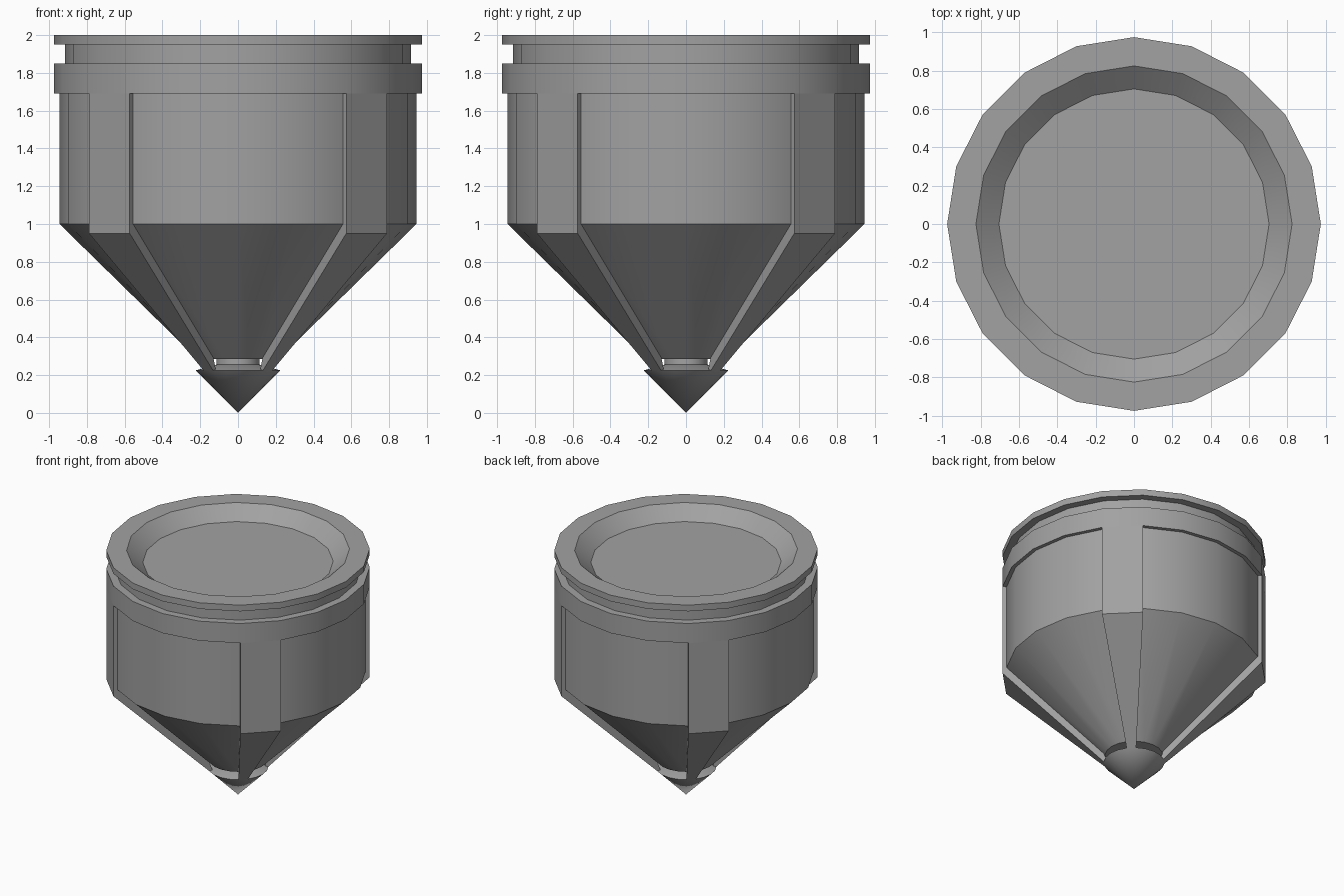
import bpy
import bmesh
import math

cube = bpy.data.objects.get("Cube")
if cube:
    bpy.data.objects.remove(cube, do_unlink=True)

SIDES = 20
STEP = math.tau / SIDES

grey = bpy.data.materials.new("mid grey")
grey.use_nodes = True
grey.diffuse_color = (0.36, 0.36, 0.36, 1)
grey.node_tree.nodes["Principled BSDF"].inputs["Base Color"].default_value = grey.diffuse_color


def polar(bm, r, z, angle):
    return bm.verts.new((r * math.cos(angle), r * math.sin(angle), z))


def finish(bm, name):
    bmesh.ops.recalc_face_normals(bm, faces=bm.faces)
    mesh = bpy.data.meshes.new(name)
    bm.to_mesh(mesh)
    bm.free()
    mesh.materials.append(grey)
    obj = bpy.data.objects.new(name, mesh)
    bpy.context.collection.objects.link(obj)
    bpy.ops.object.select_all(action="DESELECT")
    obj.select_set(True)
    bpy.context.view_layer.objects.active = obj
    bpy.ops.object.shade_smooth_by_angle(angle=math.radians(25))
    return obj


def lathe(name, profile):
    """Spin an (r, z) profile; open ends are capped, r = 0 makes a point."""
    bm = bmesh.new()
    rings = []
    for r, z in profile:
        if r == 0:
            rings.append([bm.verts.new((0, 0, z))] * SIDES)
        else:
            rings.append([polar(bm, r, z, i * STEP) for i in range(SIDES)])
    for a, b in zip(rings, rings[1:]):
        for i in range(SIDES):
            j = (i + 1) % SIDES
            bm.faces.new(list(dict.fromkeys((a[i], a[j], b[j], b[i]))))
    for ring in (rings[0], rings[-1]):
        if ring[0] is not ring[1]:
            bm.faces.new(ring)
    return finish(bm, name)


def rib(name, outline, first):
    """Radial wedge one facet wide, from a closed (r, z) outline."""
    bm = bmesh.new()
    a, b = [[polar(bm, r, z, i * STEP) for r, z in outline] for i in (first, first + 1)]
    bm.faces.new(a)
    bm.faces.new(b)
    n = len(outline)
    for i in range(n):
        j = (i + 1) % n
        bm.faces.new((a[i], a[j], b[j], b[i]))
    return finish(bm, name)


# Grooved cap with a shallow dished top
lathe("cap", [(0.705, 1.9), (0.825, 2.0), (0.975, 2.0), (0.975, 1.95), (0.915, 1.95),
              (0.915, 1.85), (0.975, 1.85), (0.975, 1.69), (0.9, 1.69)])

# Cylindrical body tapering to a cone
lathe("body", [(0.945, 1.69), (0.945, 1.0), (0.215, 0.285)])

# Narrow neck and pointed tip
lathe("neck", [(0.115, 0.29), (0.115, 0.25)])
lathe("tip", [(0.115, 0.255), (0.225, 0.225), (0, 0)])

# Four ribs on the diagonals joining cap and tip
OUTLINE = [(0.975, 1.69), (0.975, 0.95), (0.225, 0.225), (0.2, 0.23),
           (0.225, 0.3), (0.9, 1.0), (0.9, 1.69)]
for k, place in enumerate(("back_left", "back_right", "front_right", "front_left")):
    rib("rib_" + place, OUTLINE, 2 + 5 * k)
